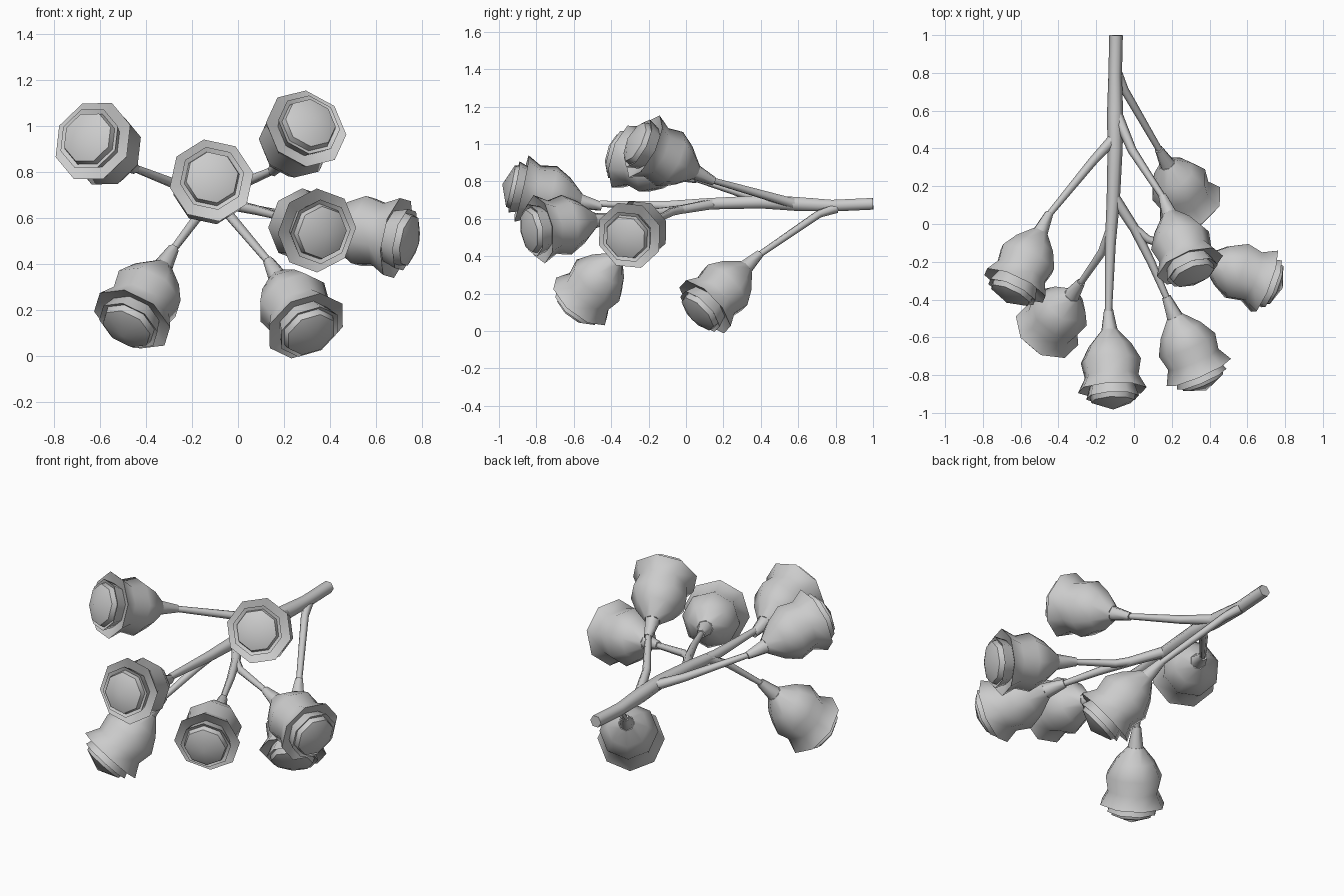
import bpy, bmesh, math
from mathutils import Vector

if "Cube" in bpy.data.objects:
    bpy.data.objects.remove(bpy.data.objects["Cube"])

grey = bpy.data.materials.new("plain_grey")
grey.diffuse_color = (0.6, 0.6, 0.6, 1)
grey.use_nodes = True
grey.node_tree.nodes["Principled BSDF"].inputs["Base Color"].default_value = grey.diffuse_color


def finish(obj, angle):
    obj.data.materials.clear()
    obj.data.materials.append(grey)
    bpy.ops.object.select_all(action='DESELECT')
    obj.select_set(True)
    bpy.context.view_layer.objects.active = obj
    bpy.ops.object.shade_smooth_by_angle(angle=math.radians(angle))


def lathe(name, profile, origin, direction, sides, turn=0.0, angle=50):
    """Revolve (distance, radius) points about an arbitrary axis."""
    rot = direction.to_track_quat('Z', 'Y')
    bm = bmesh.new()
    rings = []
    for t, r in profile:
        count = 1 if r == 0 else sides
        rings.append([bm.verts.new(origin + rot @ Vector((
            r * math.cos(math.tau * i / sides + turn),
            r * math.sin(math.tau * i / sides + turn), t))) for i in range(count)])
    for a, b in zip(rings, rings[1:]):
        for i in range(sides):
            j = (i + 1) % sides
            if len(a) == 1:
                bm.faces.new((a[0], b[j], b[i]))
            elif len(b) == 1:
                bm.faces.new((a[i], a[j], b[0]))
            else:
                bm.faces.new((a[i], a[j], b[j], b[i]))
    bmesh.ops.recalc_face_normals(bm, faces=bm.faces)
    mesh = bpy.data.meshes.new(name)
    bm.to_mesh(mesh)
    bm.free()
    obj = bpy.data.objects.new(name, mesh)
    bpy.context.collection.objects.link(obj)
    finish(obj, angle)


def stem(name, points):
    """Tapered six-sided tube through (x, y, z, radius) points."""
    curve = bpy.data.curves.new(name + "_path", 'CURVE')
    curve.dimensions = '3D'
    curve.bevel_depth = 1.0
    curve.bevel_resolution = 1
    curve.use_fill_caps = True
    spline = curve.splines.new('POLY')
    spline.points.add(len(points) - 1)
    for p, (x, y, z, r) in zip(spline.points, points):
        p.co = (x, y, z, 1)
        p.radius = r
    tmp = bpy.data.objects.new(name + "_path", curve)
    bpy.context.collection.objects.link(tmp)
    mesh = bpy.data.meshes.new_from_object(tmp.evaluated_get(bpy.context.evaluated_depsgraph_get()))
    bpy.data.objects.remove(tmp)
    obj = bpy.data.objects.new(name, mesh)
    bpy.context.collection.objects.link(obj)
    finish(obj, 61)


# bell body, flared petal rim, inner petal ring and domed centre
BELL = [(0, 0), (0, .045), (.08, .115), (.165, .162), (.25, .145), (.325, .185),
        (.30, .12), (.365, .142), (.355, .122), (.385, .115), (.43, 0)]
CALYX = [(-.115, 0), (-.115, .024), (-.02, .04), (.01, .046), (.01, 0)]
LENGTH = 0.43

# name: base of bell, tip of bell, then stem points leading to it
flowers = {
    "centre": ((-.13, -.56, .69), (-.11, -.985, .785), []),
    "upper_left": ((-.49, -.03, .84), (-.68, -.43, .965),
                   [(-.10, .46, .69, .03), (-.22, .33, .725, .024)]),
    "upper_right": ((.19, .05, .85), (.33, -.31, 1.03),
                    [(-.09, .58, .68, .03), (-.01, .39, .735, .024)]),
    "mid_right": ((.22, -.5, .59), (.38, -.87, .53),
                  [(-.11, .15, .68, .03), (0, -.02, .65, .026), (.09, -.2, .63, .022)]),
    "far_right": ((.39, -.19, .575), (.79, -.34, .49),
                  [(0, -.02, .65, .024), (.07, -.08, .635, .022)]),
    "lower_left": ((-.33, -.38, .38), (-.5, -.62, .09),
                   [(-.12, -.02, .68, .026), (-.17, -.15, .61, .022)]),
    "lower_right": ((.18, .31, .33), (.33, .04, .07),
                    [(-.09, .80, .655, .028), (-.05, .71, .625, .022)]),
}

for n, (name, (base, tip, path)) in enumerate(flowers.items()):
    base, tip = Vector(base), Vector(tip)
    d = (tip - base).normalized()
    start = (base + tip) / 2 - d * LENGTH / 2
    turn = math.radians(10 + 13 * n)
    lathe(name + "_flower", BELL, start, d, 8, turn)
    lathe(name + "_calyx", CALYX, start, d, 6, turn, 61)
    if path:
        stem(name + "_stem", path + [(*(start - d * .1), .017)])

# main stem running from the cut end to the central flower
stem("main_stem", [(-.095, 1, .68, .036), (-.1, .78, .67, .036), (-.1, .58, .68, .043),
                   (-.1, .4, .69, .04), (-.11, .12, .68, .035), (-.125, -.1, .67, .029),
                   (-.135, -.46, .68, .019)])
